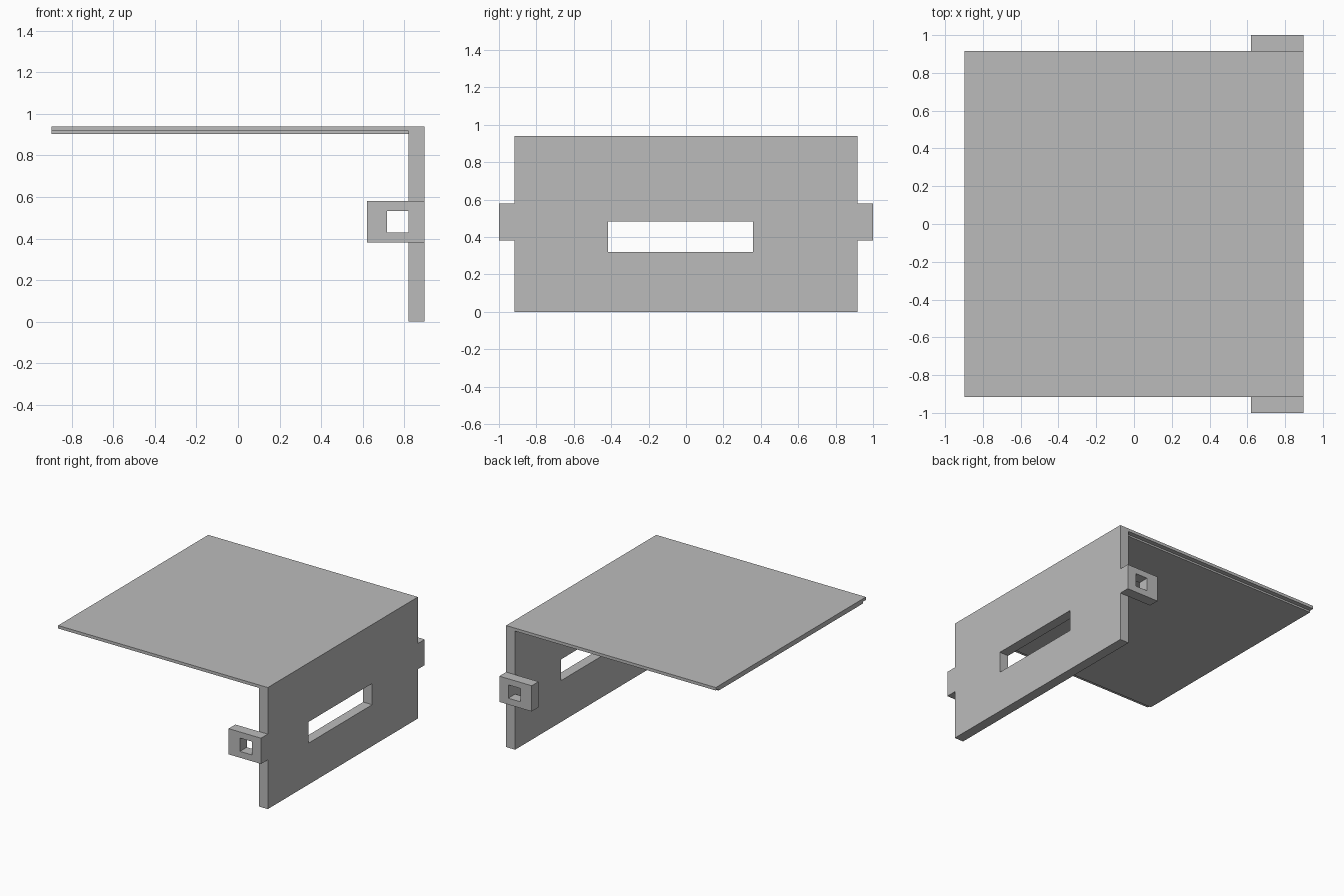
import bpy
import bmesh

default = bpy.data.objects.get("Cube")
if default:
    bpy.data.objects.remove(default, do_unlink=True)

# Single flat grey
grey = bpy.data.materials.new("plain grey")
grey.use_nodes = True
colour = (0.5, 0.5, 0.5, 1.0)
grey.diffuse_color = colour
grey.node_tree.nodes["Principled BSDF"].inputs["Base Color"].default_value = colour


def prism(name, profile, y0, y1):
    """Extrude an (x, z) outline from y0 to y1."""
    bm = bmesh.new()
    face = bm.faces.new([bm.verts.new((x, y0, z)) for x, z in profile])
    new = bmesh.ops.extrude_face_region(bm, geom=[face])["geom"]
    verts = [v for v in new if isinstance(v, bmesh.types.BMVert)]
    bmesh.ops.translate(bm, verts=verts, vec=(0, y1 - y0, 0))
    bmesh.ops.recalc_face_normals(bm, faces=bm.faces)
    mesh = bpy.data.meshes.new(name)
    bm.to_mesh(mesh)
    bm.free()
    mesh.materials.append(grey)
    obj = bpy.data.objects.new(name, mesh)
    bpy.context.collection.objects.link(obj)
    return obj


def box(name, x0, x1, y0, y1, z0, z1):
    return prism(name, [(x0, z0), (x1, z0), (x1, z1), (x0, z1)], y0, y1)


def cut(target, cutter):
    """Subtract the cutter from the target, then discard it."""
    cutter.hide_render = True
    mod = target.modifiers.new("opening", 'BOOLEAN')
    mod.operation = 'DIFFERENCE'
    mod.solver = 'EXACT'
    mod.object = cutter
    bpy.context.view_layer.objects.active = target
    bpy.ops.object.modifier_apply(modifier=mod.name)
    bpy.data.objects.remove(cutter, do_unlink=True)


EDGE, INNER, HALF = 0.897, 0.82, 0.917
TOP, STEP, UNDER = 0.94, 0.917, 0.903

# Top panel and side wall as one bent profile, with the slot through the wall
panel = prism("top_and_side_panel", [
    (-EDGE, TOP), (EDGE, TOP), (EDGE, 0), (INNER, 0),
    (INNER, STEP), (-EDGE, STEP)], -HALF, HALF)
cut(panel, box("slot_cutter", 0.7, 1.0, -0.418, 0.359, 0.32, 0.484))

# Thin layer under the top, set in from the front and back edges
box("underside_layer", -EDGE, INNER, -HALF + 0.035, HALF - 0.035, UNDER, STEP)

# Pierced lugs on the front and back ends of the wall
for name, y0, y1 in (("front_lug", -1, -HALF), ("back_lug", HALF, 1)):
    lug = box(name, 0.62, EDGE, y0, y1, 0.381, 0.58)
    cut(lug, box("hole_cutter", 0.717, INNER, y0 - 0.1, y1 + 0.1, 0.43, 0.533))
